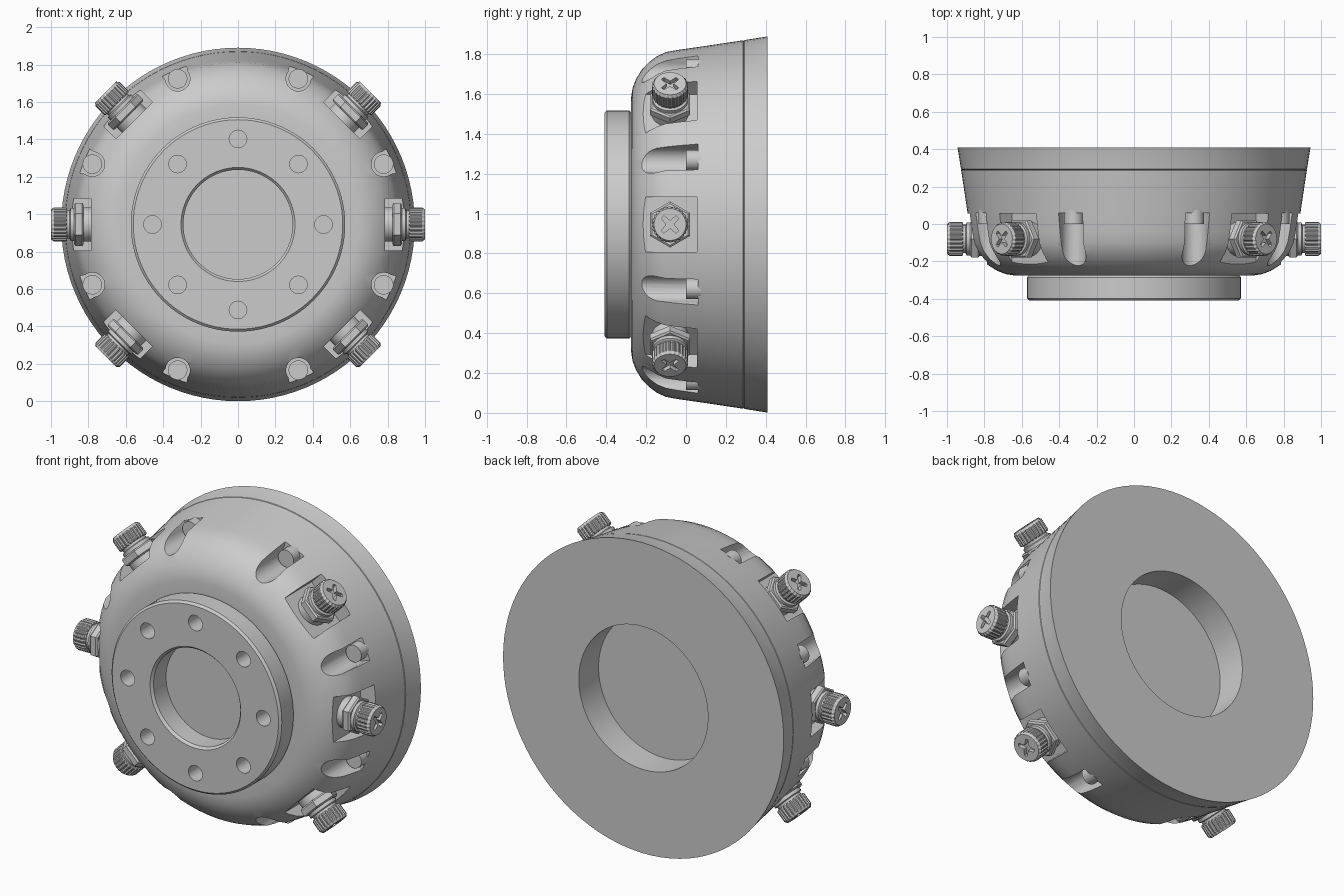
import bpy, bmesh
from math import pi, cos, sin, radians
from mathutils import Matrix, Vector

if "Cube" in bpy.data.objects:
    bpy.data.objects.remove(bpy.data.objects["Cube"])

CZ = 0.945          # height of the hub axis
VY = -0.08          # axial position of the valve caps


def loft(bm, rings, mat=Matrix()):
    """Closed solid through rings of equal point count, capped at both ends."""
    vs = [[bm.verts.new(mat @ Vector(p)) for p in r] for r in rings]
    n = len(vs[0])
    fs = [bm.faces.new((a[i], a[(i + 1) % n], b[(i + 1) % n], b[i]))
          for a, b in zip(vs, vs[1:]) for i in range(n)]
    fs += [bm.faces.new(vs[0][::-1]), bm.faces.new(vs[-1])]
    bmesh.ops.recalc_face_normals(bm, faces=fs)


def ring_y(r, y, n, x=0.0):
    return [(x + r * cos(2 * pi * i / n), y, r * sin(2 * pi * i / n)) for i in range(n)]


def ring_x(r, x, n, low=1.0, turn=0.0):
    """Ring around x; low < 1 pulls in two of every four points to make ribs."""
    out = []
    for i in range(n):
        a = 2 * pi * i / n + turn
        k = r * (low if i % 4 > 1 else 1)
        out.append((x, VY + k * cos(a), k * sin(a)))
    return out


def box(bm, x, y, z, mat=Matrix()):
    loft(bm, [[(i, y[0], z[0]), (i, y[1], z[0]), (i, y[1], z[1]), (i, y[0], z[1])] for i in x], mat)


def make(name, bm):
    me = bpy.data.meshes.new(name)
    bm.to_mesh(me)
    bm.free()
    ob = bpy.data.objects.new(name, me)
    bpy.context.collection.objects.link(ob)
    return ob


def activate(ob):
    bpy.ops.object.select_all(action='DESELECT')
    ob.select_set(True)
    bpy.context.view_layer.objects.active = ob


def smooth(ob, angle=28):
    activate(ob)
    bpy.ops.object.shade_smooth_by_angle(angle=radians(angle))


def cut(ob, cutter):
    cutter.hide_render = True
    m = ob.modifiers.new("cut", 'BOOLEAN')
    m.operation, m.object, m.solver = 'DIFFERENCE', cutter, 'EXACT'
    activate(ob)
    bpy.ops.object.modifier_apply(modifier=m.name)
    bpy.data.objects.remove(cutter)


def spin(deg):
    return Matrix.Rotation(radians(deg), 4, 'Y')


valve_angles = (0, 45, 135, 180, 225, 315)
pocket_angles = [22.5 + 45 * i for i in range(8)]

# Hub body: turned profile (radius, y) from front recess round to back recess
profile = [(0.292, -0.275), (0.292, -0.395), (0.305, -0.41), (0.56, -0.41), (0.573, -0.397),
           (0.573, -0.285), (0.563, -0.275), (0.64, -0.275), (0.685, -0.268), (0.73, -0.251),
           (0.78, -0.22), (0.815, -0.185), (0.845, -0.145), (0.865, -0.1), (0.876, -0.04),
           (0.89, 0.06), (0.924, 0.287), (0.921, 0.29), (0.925, 0.293), (0.942, 0.4),
           (0.945, 0.41), (0.435, 0.41), (0.435, 0.22)]
bm = bmesh.new()
loft(bm, [ring_y(r, y, 96) for r, y in profile])
hub = make("hub_body", bm)

# Cutters: bolt holes, flared troughs and square valve seats
bm = bmesh.new()
for i in range(8):
    loft(bm, [ring_y(0.047, y, 24, 0.457) for y in (-0.5, -0.29)], spin(45 * i))
trough = [(1.05, 0.105)]
trough += [(0.843 - 0.066 * cos(t), -0.066 * sin(t)) for t in
           [radians(-105 + 15 * k) for k in range(15)]]
trough += [(1.05, -0.105)]
for a in pocket_angles:
    loft(bm, [[(x, y, z) for x, z in trough] for y in (-0.45, 0.06)], spin(a))
for a in valve_angles:
    box(bm, (0.785, 1.1), (-0.4, 0.055), (-0.138, 0.138), spin(a))
cut(hub, make("hub_cutter", bm))
hub.location.z = CZ
smooth(hub)

# Pins at the end of each trough
bm = bmesh.new()
for a in pocket_angles:
    loft(bm, [ring_y(0.052, y, 24, 0.843) for y in (0.0, 0.075)], spin(a))
pins = make("trough_pins", bm)
pins.location.z = CZ
smooth(pins)

# Valve fitting: washer, chamfered hex nut and neck
bm = bmesh.new()
loft(bm, [ring_x(0.092, x, 32) for x in (0.77, 0.83)])
loft(bm, [ring_x(r, x, 6, turn=pi / 2) for r, x in
          ((0.105, 0.825), (0.115, 0.833), (0.115, 0.868), (0.105, 0.876))])
loft(bm, [ring_x(r, x, 32) for r, x in
          ((0.088, 0.87), (0.088, 0.895), (0.076, 0.9), (0.076, 0.925))])
fitting = make("valve_fitting", bm)
smooth(fitting)

# Knurled cap with a cross recess
bm = bmesh.new()
loft(bm, [ring_x(r, x, 96, k) for r, x, k in
          ((0.086, 0.914, 0.95), (0.091, 0.92, 0.94), (0.091, 0.985, 0.94), (0.08, 1.0, 1.0))])
cap = make("valve_cap", bm)
cross = []
for k in range(4):
    for u, v in ((0.013, -0.013), (0.052, -0.009), (0.052, 0.009)):
        a = k * pi / 2 + pi / 4
        cross.append((u * cos(a) - v * sin(a), u * sin(a) + v * cos(a)))
bm = bmesh.new()
loft(bm, [[(x, VY + u, v) for u, v in cross] for x in (0.975, 1.05)])
cut(cap, make("cross_cutter", bm))

# Repeat the valves around the hub
for src in (fitting, cap):
    for i, a in enumerate(valve_angles):
        ob = src if i == 0 else src.copy()
        if i:
            ob.name = f"{src.name}_{i + 1}"
            bpy.context.collection.objects.link(ob)
        ob.matrix_world = Matrix.Translation((0, 0, CZ)) @ spin(a)
